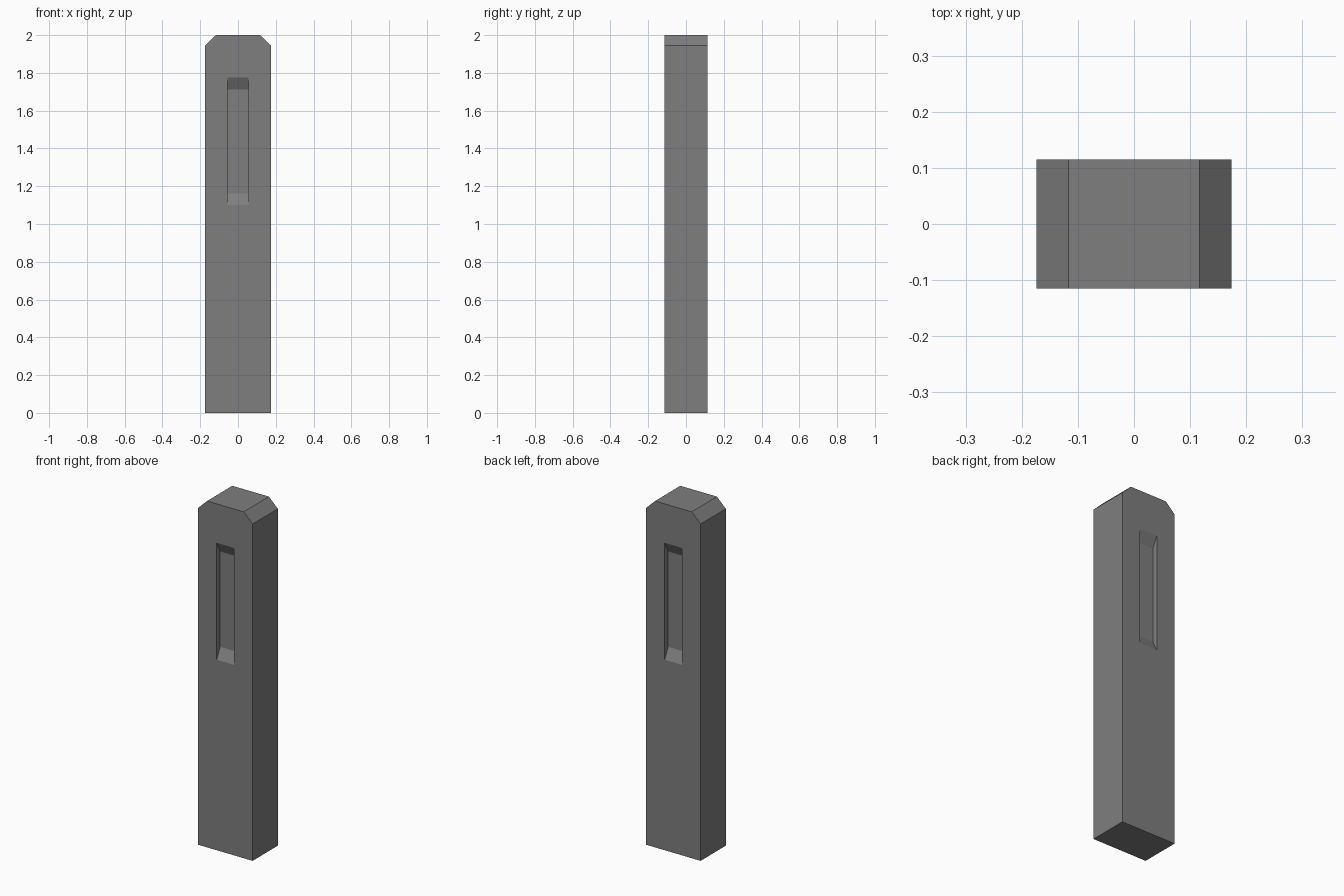
import bpy, bmesh
from mathutils import Vector

if "Cube" in bpy.data.objects:
    bpy.data.objects.remove(bpy.data.objects["Cube"])

HALF_W, HALF_D, HEIGHT = 0.174, 0.115, 2.0
CHAMFER_X, CHAMFER_Z = 0.057, 0.055
SLOT_HALF_W, SLOT_DEPTH = 0.056, 0.032
SLOT_BOTTOM, SLOT_TOP, SLOT_RAMP = 1.10, 1.775, 0.062


def prism(name, profile, sweep):
    """Extrude a closed flat profile along a vector into a solid."""
    bm = bmesh.new()
    face = bm.faces.new([bm.verts.new(p) for p in profile])
    res = bmesh.ops.extrude_face_region(bm, geom=[face], use_keep_orig=True)
    moved = [g for g in res["geom"] if isinstance(g, bmesh.types.BMVert)]
    bmesh.ops.translate(bm, verts=moved, vec=Vector(sweep))
    bmesh.ops.recalc_face_normals(bm, faces=bm.faces[:])
    mesh = bpy.data.meshes.new(name)
    bm.to_mesh(mesh)
    bm.free()
    obj = bpy.data.objects.new(name, mesh)
    bpy.context.collection.objects.link(obj)
    return obj


grey = bpy.data.materials.new("stone grey")
grey.diffuse_color = (0.21, 0.21, 0.21, 1)
grey.use_nodes = True
grey.node_tree.nodes["Principled BSDF"].inputs["Base Color"].default_value = grey.diffuse_color

# Post: rectangular body with both upper side corners cut off
outline = [(-HALF_W, 0), (HALF_W, 0), (HALF_W, HEIGHT - CHAMFER_Z),
           (HALF_W - CHAMFER_X, HEIGHT), (-HALF_W + CHAMFER_X, HEIGHT),
           (-HALF_W, HEIGHT - CHAMFER_Z)]
post = prism("post", [(x, -HALF_D, z) for x, z in outline], (0, 2 * HALF_D, 0))
post.data.materials.append(grey)

# Slots: straight sides and ramped ends, on the front and the back
for side, label in ((-1, "front"), (1, "back")):
    outer, inner = side * (HALF_D + SLOT_DEPTH), side * (HALF_D - SLOT_DEPTH)
    section = [(outer, SLOT_BOTTOM - SLOT_RAMP), (inner, SLOT_BOTTOM + SLOT_RAMP),
               (inner, SLOT_TOP - SLOT_RAMP), (outer, SLOT_TOP + SLOT_RAMP)]
    cutter = prism(label + "_slot_cutter",
                   [(-SLOT_HALF_W, y, z) for y, z in section], (2 * SLOT_HALF_W, 0, 0))
    cutter.data.materials.append(grey)
    cutter.hide_render = True
    mod = post.modifiers.new(label + "_slot", 'BOOLEAN')
    mod.operation, mod.solver, mod.object = 'DIFFERENCE', 'EXACT', cutter
    bpy.context.view_layer.objects.active = post
    bpy.ops.object.modifier_apply(modifier=mod.name)
    bpy.data.objects.remove(cutter)
